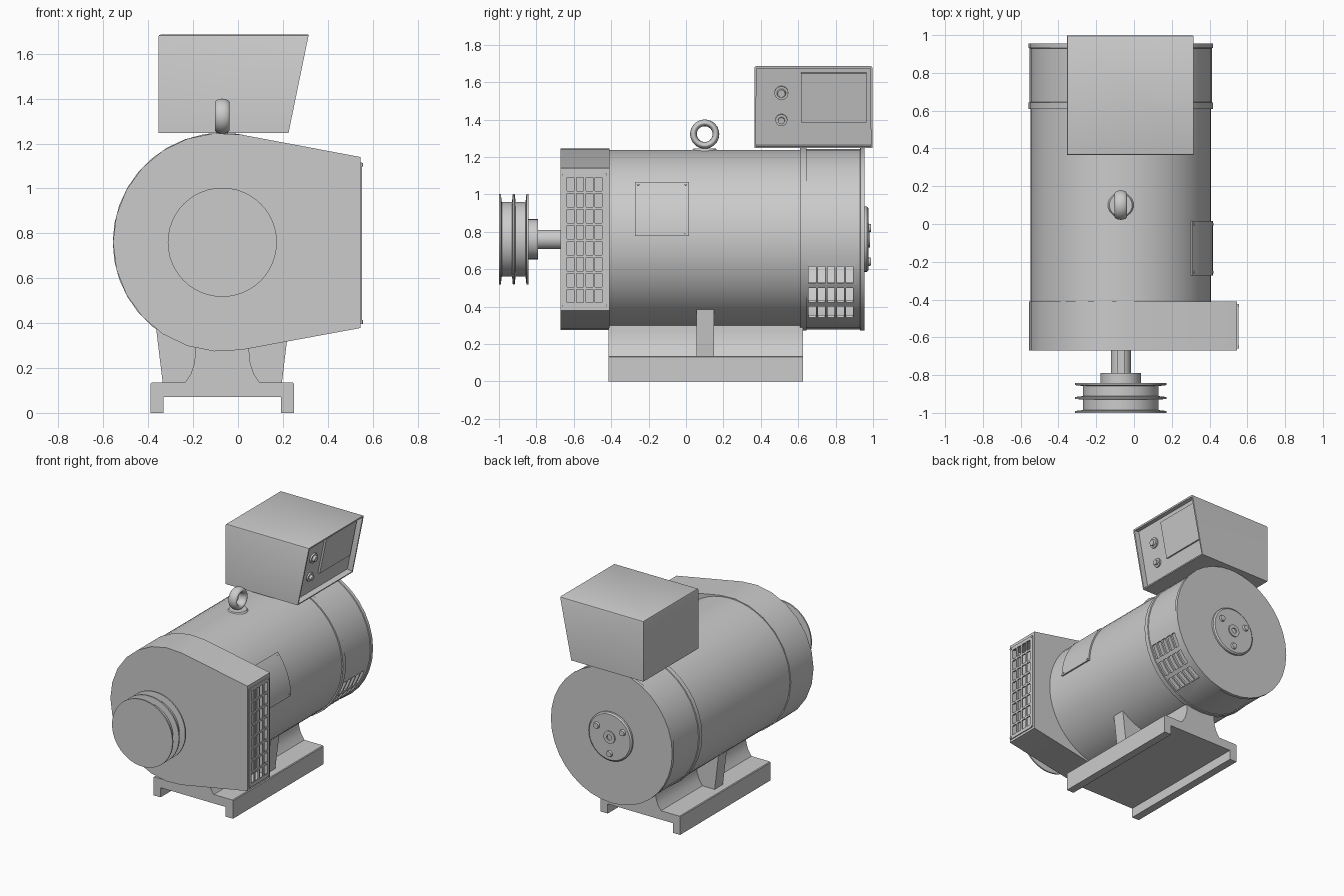
import bpy, bmesh
from math import sin, cos, pi, radians
from mathutils import Vector, Matrix

if "Cube" in bpy.data.objects:
    bpy.data.objects.remove(bpy.data.objects["Cube"])

CX, CZ = -0.07, 0.76          # machine axis, runs along y


def finish(name, bm):
    bmesh.ops.remove_doubles(bm, verts=bm.verts, dist=1e-5)
    bmesh.ops.recalc_face_normals(bm, faces=bm.faces)
    me = bpy.data.meshes.new(name)
    bm.to_mesh(me)
    bm.free()
    ob = bpy.data.objects.new(name, me)
    bpy.context.collection.objects.link(ob)
    return ob


def lathe(name, profile, n=48, closed=False):
    """Revolve (radius, y) points about the machine axis."""
    bm = bmesh.new()
    rings = [[bm.verts.new((CX + r * cos(2 * pi * i / n), y, CZ + r * sin(2 * pi * i / n)))
              for i in range(n)] for r, y in profile]
    pairs = list(zip(rings, rings[1:])) + ([(rings[-1], rings[0])] if closed else [])
    for a, b in pairs:
        for i in range(n):
            j = (i + 1) % n
            bm.faces.new((a[i], a[j], b[j], b[i]))
    return finish(name, bm)


def prism_bm(pts, y0, y1):
    bm = bmesh.new()
    a = [bm.verts.new((x, y0, z)) for x, z in pts]
    b = [bm.verts.new((x, y1, z)) for x, z in pts]
    bm.faces.new(a)
    bm.faces.new(b[::-1])
    for i in range(len(a)):
        j = (i + 1) % len(a)
        bm.faces.new((a[i], b[i], b[j], a[j]))
    bmesh.ops.recalc_face_normals(bm, faces=bm.faces)
    return bm


def prism(name, pts, y0, y1):
    return finish(name, prism_bm(pts, y0, y1))


def boxes(name, items):
    """One mesh of boxes: (centre, size, turn about y)."""
    bm = bmesh.new()
    for c, s, a in items:
        bmesh.ops.create_cube(bm, size=1, matrix=Matrix.Translation(c)
                              @ Matrix.Rotation(a, 4, 'Y') @ Matrix.Diagonal((*s, 1)))
    return finish(name, bm)


def discs(name, places, d, r, h, n=20, r2=None):
    """Short cylinders starting at each place and rising along d."""
    bm = bmesh.new()
    d = Vector(d).normalized()
    for p in places:
        m = Matrix.Translation(Vector(p) + d * h / 2) @ d.to_track_quat('Z', 'Y').to_matrix().to_4x4()
        bmesh.ops.create_cone(bm, cap_ends=True, segments=n, radius1=r,
                              radius2=r if r2 is None else r2, depth=h, matrix=m)
    return finish(name, bm)


def cut(ob, cutter):
    mod = ob.modifiers.new("cut", 'BOOLEAN')
    mod.operation, mod.solver, mod.object = 'DIFFERENCE', 'EXACT', cutter
    bpy.context.view_layer.objects.active = ob
    bpy.ops.object.modifier_apply(modifier=mod.name)
    bpy.data.objects.remove(cutter)


def both(half):
    """Mirror a half profile (dx, z) about the machine axis."""
    return [(CX + x, z) for x, z in half] + [(CX - x, z) for x, z in half[::-1]]


# main barrel
lathe("stator_body", [(0, -0.42), (0.478, -0.42), (0.478, 0.612), (0, 0.612)], 64)

# rear cover: hollow shell with raised bands and side vents
cover = lathe("rear_cover", [(0.465, 0.61), (0.488, 0.61), (0.488, 0.643), (0.482, 0.645),
                             (0.482, 0.93), (0.488, 0.932), (0.488, 0.955), (0, 0.955),
                             (0, 0.94), (0.465, 0.94)], 36, True)
vents = []
for ang in (-23.5, -39, -54.5):
    a = radians(ang)
    for i in range(5):
        vents.append(((CX + 0.475 * cos(a), 0.675 + 0.05 * i, CZ + 0.475 * sin(a)),
                      (0.08, 0.038, 0.1), -a))
cut(cover, boxes("vent_cutter", vents))

# rear bearing cap with hub and three bolts
lathe("bearing_cap", [(0, 0.95), (0.175, 0.95), (0.175, 0.968), (0.165, 0.976), (0, 0.976)], 40)
lathe("cap_hub", [(0.02, 0.97), (0.045, 0.97), (0.045, 0.984), (0.02, 0.984)], 24, True)
discs("cap_bolts", [(CX + 0.12 * cos(radians(a)), 0.97, CZ + 0.12 * sin(radians(a)))
                    for a in (30, 150, 270)], (0, 1, 0), 0.025, 0.02, 16, 0.02)

# front fan housing: round on the left, flat outlet on the right
pts = [(CX + 0.487 * cos(radians(80 + 200 * i / 14)), CZ + 0.487 * sin(radians(80 + 200 * i / 14)))
       for i in range(15)] + [(0.545, 0.378), (0.545, 1.14)]
housing = prism("fan_housing", pts, -0.67, -0.41)
cut(housing, boxes("pocket_cutter", [((0.53, -0.542, 0.755), (0.14, 0.2, 0.69), 0)]))

# outlet grille with 4 x 8 slots
grille = boxes("outlet_grille", [((0.547, -0.542, 0.755), (0.01, 0.235, 0.72), 0)])
cut(grille, boxes("slot_cutter", [((0.547, -0.617 + 0.05 * i, 0.456 + 0.0855 * j),
                                   (0.05, 0.037, 0.071), 0) for i in range(4) for j in range(8)]))
discs("grille_screws", [(0.551, y, z) for y in (-0.652, -0.432) for z in (0.405, 1.105)],
      (1, 0, 0), 0.008, 0.005, 10)

# shaft with keyway, and double-groove pulley
shaft = lathe("shaft", [(0, -0.85), (0.053, -0.85), (0.053, -0.66), (0, -0.66)], 32)
cut(shaft, boxes("keyway_cutter", [((CX, -0.73, CZ + 0.05), (0.035, 0.2, 0.04), 0)]))
R, G = 0.243, 0.2
pulley = [(0, -1), (R, -1), (R, -0.99), (G, -0.985), (G, -0.93), (R, -0.926), (R, -0.916),
          (G, -0.911), (G, -0.858), (R, -0.853), (R, -0.843), (0.107, -0.843),
          (0.107, -0.79), (0, -0.79)]
lathe("pulley", pulley, 48)

# base channel, saddle and side ribs
prism("base_channel", both([(-0.32, 0), (-0.32, 0.13), (-0.315, 0.135)])[:3]
      + both([(-0.32, 0), (-0.32, 0.13), (-0.315, 0.135)])[3:]
      + [(CX + 0.262, 0), (CX + 0.262, 0.07), (CX - 0.262, 0.07), (CX - 0.262, 0)], -0.415, 0.625)
prism("saddle", both([(-0.17, 0.13), (-0.14, 0.175), (-0.125, 0.22), (-0.12, 0.27), (-0.12, 0.32)]),
      -0.415, 0.625)
prism("side_ribs", both([(-0.265, 0.13), (-0.297, 0.395), (-0.25, 0.42), (-0.1, 0.32)]),
      0.055, 0.15)

# curved terminal cover on the right flank
arc = [radians(2 + 37 * i / 8) for i in range(9)]
prism("terminal_cover", [(CX + 0.488 * cos(a), CZ + 0.488 * sin(a)) for a in arc]
      + [(CX + 0.47 * cos(a), CZ + 0.47 * sin(a)) for a in arc[::-1]], -0.272, 0.015)
for k, ang in enumerate((4, 37)):
    a = radians(ang)
    discs(f"terminal_screws_{k}", [(CX + 0.486 * cos(a), y, CZ + 0.486 * sin(a))
                                   for y in (-0.255, -0.002)], (cos(a), 0, sin(a)), 0.007, 0.005, 10)

# lifting eye
discs("eye_base", [(CX, 0.1, 1.225)], (0, 0, 1), 0.073, 0.02, 28, 0.06)
bpy.ops.mesh.primitive_torus_add(major_radius=0.06, minor_radius=0.018, major_segments=36,
                                 minor_segments=14, location=(CX, 0.1, 1.322), rotation=(0, pi / 2, 0))
eye = bpy.context.object
eye.name = "lifting_eye"
eye.scale = (1, 1, 1.85)

# control box with recessed slanted panel
bm = prism_bm([(-0.355, 1.247), (0.225, 1.247), (0.315, 1.685), (-0.355, 1.685)], 0.365, 0.997)
edges = [e for e in bm.edges if all(v.co.z > 1.6 for v in e.verts)
         and not all(v.co.x > 0.3 for v in e.verts)]
bmesh.ops.bevel(bm, geom=edges, offset=0.01, segments=2, affect='EDGES', profile=0.5)
bm.normal_update()
face = max((f for f in bm.faces if f.normal.x > 0.9), key=lambda f: f.calc_area())
bmesh.ops.inset_region(bm, faces=[face], thickness=0.012)
bm.normal_update()
nrm = Vector((0.438, 0, -0.09)).normalized()
bmesh.ops.inset_region(bm, faces=[face], thickness=0, depth=0)
bmesh.ops.translate(bm, verts=face.verts, vec=-nrm * 0.04)
finish("control_box", bm)


def on_panel(y, z):
    return Vector((0.225 + (z - 1.247) * 0.2055, y, z)) - nrm * 0.041


# panel dials and raised meter plate
discs("upper_dial", [on_panel(0.51, 1.535)], nrm, 0.037, 0.012, 24)
discs("upper_lens", [on_panel(0.51, 1.535)], nrm, 0.027, 0.028, 24, 0.02)
discs("lower_dial", [on_panel(0.51, 1.39)], nrm, 0.032, 0.012, 24)
discs("lower_knob", [on_panel(0.51, 1.39)], nrm, 0.018, 0.03, 16)
boxes("meter_plate", [(on_panel(0.79, 1.51), (0.03, 0.35, 0.27), 0.2027)])

# smooth shading, sharp edges kept
for ob in bpy.data.objects:
    ob.select_set(True)
    bpy.context.view_layer.objects.active = ob
bpy.ops.object.shade_smooth_by_angle(angle=radians(30))
